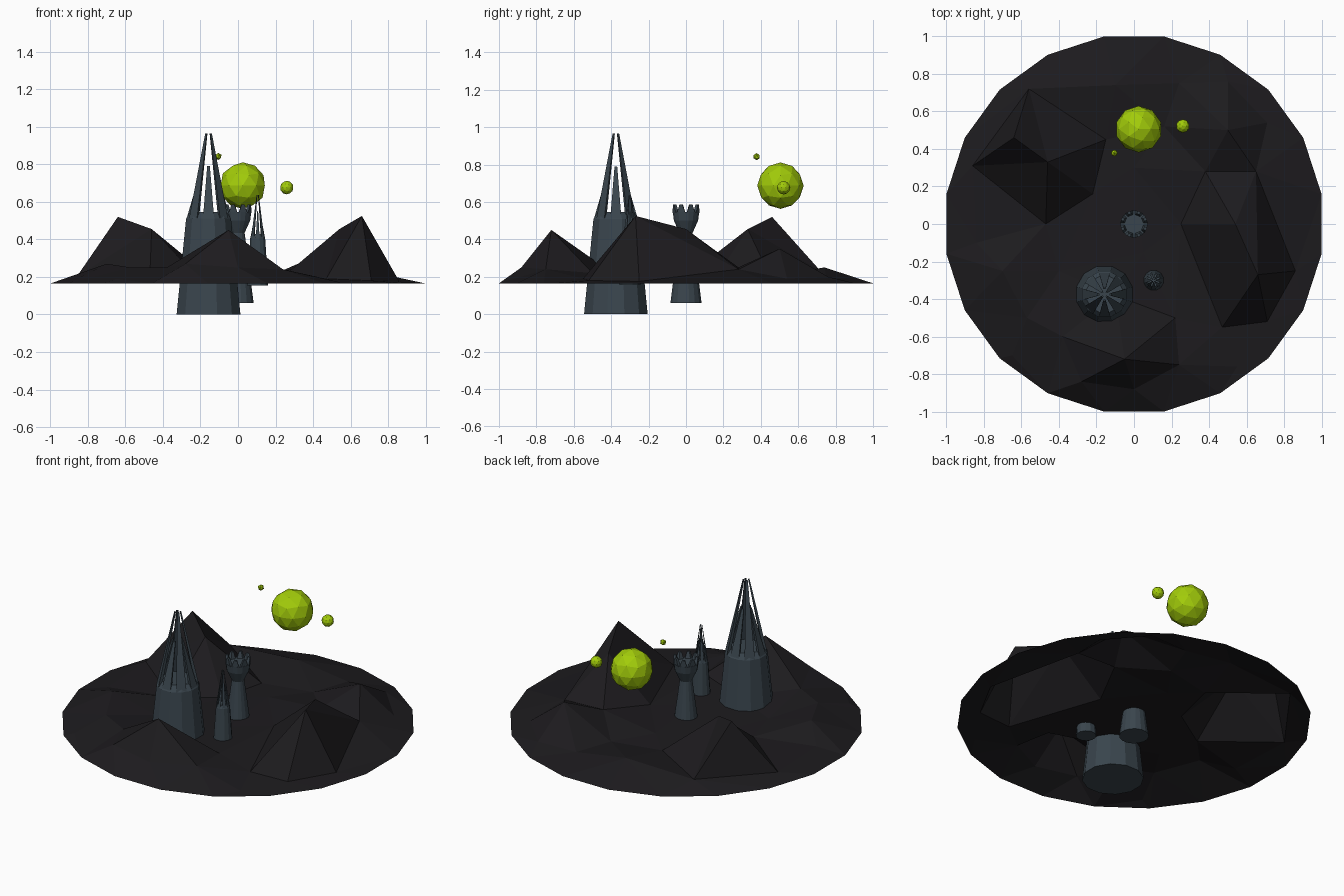
import bpy, bmesh
from math import cos, sin, pi, radians
from mathutils import Vector
from mathutils.geometry import delaunay_2d_cdt

if "Cube" in bpy.data.objects:
    bpy.data.objects.remove(bpy.data.objects["Cube"])


def material(name, rgb):
    m = bpy.data.materials.new(name)
    m.diffuse_color = (*rgb, 1)
    m.use_nodes = True
    m.node_tree.nodes["Principled BSDF"].inputs["Base Color"].default_value = m.diffuse_color
    return m


ROCK = material("dark_rock", (0.012, 0.011, 0.013))
STONE = material("blue_stone", (0.042, 0.06, 0.075))
GLOW = material("lime", (0.36, 0.6, 0.003))


def finish(bm, name, mat, loc=(0, 0, 0), scale=(1, 1, 1)):
    me = bpy.data.meshes.new(name)
    bm.to_mesh(me)
    bm.free()
    me.materials.append(mat)
    ob = bpy.data.objects.new(name, me)
    ob.location, ob.scale = loc, scale
    bpy.context.collection.objects.link(ob)
    return ob


def polar(r, a, z):
    return Vector((r * cos(a), r * sin(a), z))


def lathe(bm, profile, sides):
    """Faceted tower body from (radius, height) pairs, capped at both ends."""
    rings = [[bm.verts.new(polar(r, 2 * pi * (i + .5) / sides, z)) for i in range(sides)]
             for r, z in profile]
    for a, b in zip(rings, rings[1:]):
        for i in range(sides):
            j = (i + 1) % sides
            bm.faces.new((a[i], a[j], b[j], b[i]))
    bm.faces.new(rings[0][::-1])
    bm.faces.new(rings[-1])


def wedge(bm, angle, low, high):
    """Block on a ring; low/high = (inner radius, outer radius, half angle, z)."""
    rings = []
    for r0, r1, w, z in (low, high):
        rings.append([bm.verts.new(polar(r, angle + s * w, z))
                      for r, s in ((r0, -1), (r1, -1), (r1, 1), (r0, 1))])
    a, b = rings
    for i in range(4):
        j = (i + 1) % 4
        bm.faces.new((a[i], a[j], b[j], b[i]))
    bm.faces.new(a[::-1])
    bm.faces.new(b)


# Terrain: flat rim, rolling ground and mountain peaks, triangulated
relief = [
    # left mountain
    (-.64, .46, .52), (-.46, .33, .455), (-.56, .72, .23), (-.86, .31, .2),
    (-.47, .0, .2), (-.22, .16, .2), (-.15, .45, .2),
    # right mountain
    (.66, -.27, .525), (.54, 0, .455), (.86, -.25, .175), (.71, -.52, .18),
    (.47, -.55, .19), (.25, 0, .21), (.38, .28, .25), (.65, .28, .24),
    # back right hill
    (.5, .5, .35), (.24, .75, .2), (.5, .76, .2), (.71, .54, .19), (.16, .52, .2),
    # front hill
    (-.05, -.72, .45), (-.38, -.6, .25), (-.28, -.84, .27), (.22, -.5, .22),
    (.24, -.75, .24), (.0, -.88, .25), (-.1, -.38, .21),
    # rolling ground
    (-.7, -.25, .27), (-.57, -.5, .25), (-.84, -.1, .2), (-.1, .74, .25),
    (.05, -.15, .21), (-.4, -.25, .2), (-.65, -.7, .19), (.55, -.76, .17),
    (0, .3, .21),
]
rim = [tuple(polar(1.012, radians(9 + 18 * k), .165)) for k in range(20)]
pts = relief + rim
ridges = [(0, 1), (0, 2), (0, 3), (1, 4), (2, 3), (3, 4), (4, 5), (5, 6), (6, 2),
          (7, 8), (7, 9), (7, 10), (7, 11), (8, 11), (8, 12), (8, 13), (8, 14),
          (9, 10), (10, 11), (11, 12), (12, 13), (9, 14), (7, 14), (13, 14),
          (14, 15), (13, 15), (15, 19), (13, 19), (19, 16), (16, 17), (17, 18), (18, 14)]
_, _, tris, orig, _, _ = delaunay_2d_cdt(
    [Vector(p[:2]) for p in pts], ridges, [], 0, 1e-5)
bm = bmesh.new()
verts = [bm.verts.new(pts[o[0]]) for o in orig if o]
for t in tris:
    bm.faces.new([verts[i] for i in t])
bmesh.ops.recalc_face_normals(bm, faces=bm.faces)
if sum(f.normal.z for f in bm.faces) < 0:
    bmesh.ops.reverse_faces(bm, faces=bm.faces)
finish(bm, "terrain", ROCK)


# Spired towers: tapered body with a crown of tall and short spikes leaning inward
def spired_tower(name, loc, scale):
    bm = bmesh.new()
    lathe(bm, [(.176, 0), (.124, .51), (.1, .545)], 12)
    for k in range(8):
        if k % 2:
            tip = (.012, .02, .3, .965)
        else:
            tip = (.028, .036, .2, .79)
        wedge(bm, k * pi / 4, (.1, .121, .25, .51), tip)
    finish(bm, name, STONE, loc, scale)


spired_tower("great_spired_tower", (-.157, -.375, 0), (1, 1, 1))
spired_tower("small_spired_tower", (.105, -.3, .155), (.33, .33, .5))

# Battlement tower: tapered shaft, flared head, ring of pointed teeth
bm = bmesh.new()
lathe(bm, [(.085, .06), (.036, .435), (.066, .5), (.072, .545)], 16)
for k in range(8):
    wedge(bm, (k + .5) * pi / 4, (.05, .073, .34, .54), (.058, .072, .12, .585))
finish(bm, "battlement_tower", STONE)

# Floating orbs
for name, loc, r, sub in (("large_orb", (.025, .505, .687), .124, 2),
                          ("small_orb", (.26, .522, .676), .036, 2),
                          ("tiny_orb", (-.105, .378, .842), .019, 1)):
    bm = bmesh.new()
    bmesh.ops.create_icosphere(bm, subdivisions=sub, radius=r)
    finish(bm, name, GLOW, loc)
